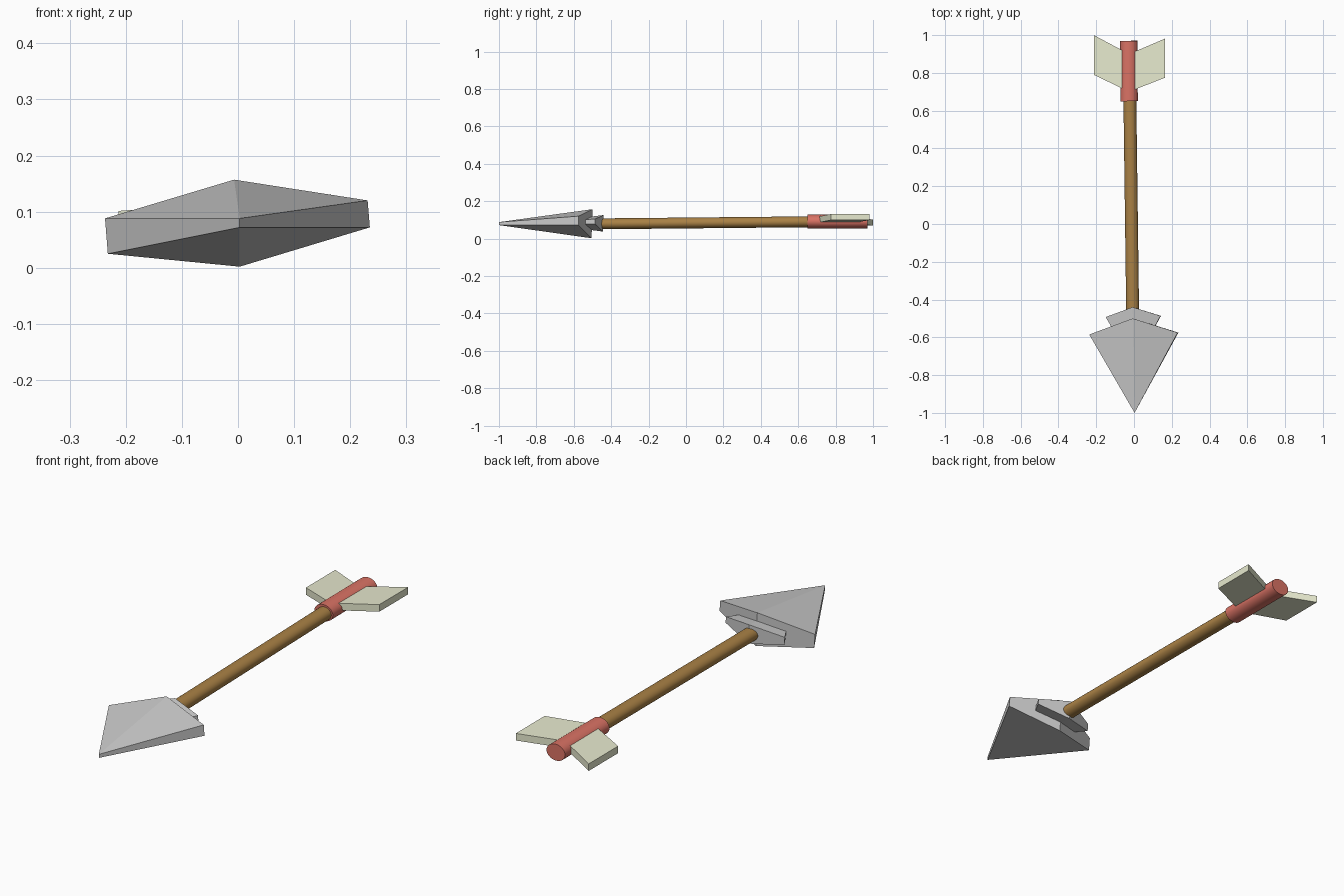
import bpy
import bmesh
from mathutils import Vector

if "Cube" in bpy.data.objects:
    bpy.data.objects.remove(bpy.data.objects["Cube"])


def material(name, rgb):
    m = bpy.data.materials.new(name)
    m.diffuse_color = (*rgb, 1)
    m.use_nodes = True
    m.node_tree.nodes["Principled BSDF"].inputs["Base Color"].default_value = m.diffuse_color
    return m


def mesh_object(name, verts, faces, mat=None):
    me = bpy.data.meshes.new(name)
    me.from_pydata(verts, [], faces)
    bm = bmesh.new()
    bm.from_mesh(me)
    bmesh.ops.recalc_face_normals(bm, faces=bm.faces)
    bm.to_mesh(me)
    bm.free()
    ob = bpy.data.objects.new(name, me)
    bpy.context.collection.objects.link(ob)
    if mat:
        me.materials.append(mat)
    return ob


def rod(name, start, end, rx, rz, mat):
    """Slightly flattened cylinder between two points."""
    a, b = Vector(start), Vector(end)
    d = b - a
    bpy.ops.mesh.primitive_cylinder_add(vertices=32, radius=1, depth=d.length, location=(a + b) / 2)
    ob = bpy.context.object
    ob.name = name
    ob.scale = (rx, rz, 1)
    ob.rotation_euler = d.to_track_quat('Z', 'Y').to_euler()
    bpy.ops.object.transform_apply(location=False, rotation=True, scale=True)
    ob.data.materials.append(mat)
    bpy.ops.object.shade_smooth_by_angle()
    return ob


wood = material("wood", (0.40, 0.22, 0.06))
red = material("red_wrap", (0.70, 0.17, 0.13))
cream = material("cream", (0.80, 0.82, 0.62))

# Arrowhead: faceted kite, top and bottom of tip, left, back and right corners
head = [(0.003, -1.0, 0.088), (-0.237, -0.585, 0.088), (-0.007, -0.5, 0.157), (0.231, -0.575, 0.12),
        (0.003, -1.0, 0.072), (-0.232, -0.585, 0.025), (0.003, -0.505, 0.002), (0.235, -0.575, 0.072)]
head_faces = [(0, 2, 1), (0, 3, 2), (4, 5, 6), (4, 6, 7)]
head_faces += [(i, (i + 1) % 4, (i + 1) % 4 + 4, i + 4) for i in range(4)]
mesh_object("arrowhead", head, head_faces)

# Socket: smaller copy of the head behind it
socket = [(-0.003 + 0.62 * x, -0.44 + 0.62 * (y + 0.5), 0.082 + 0.57 * (z - 0.08)) for x, y, z in head]
mesh_object("arrowhead_socket", socket, head_faces)

# Shaft and tail wrap
rod("shaft", (-0.006, -0.56, 0.078), (-0.025, 0.9, 0.092), 0.034, 0.029, wood)
rod("tail_wrap", (-0.026, 0.65, 0.091), (-0.027, 0.97, 0.092), 0.046, 0.037, red)

# Fletching: two swept vanes, gently rolled about the shaft
for name, x, y0, y1 in (("left_fletching", -0.213, 0.79, 1.0), ("right_fletching", 0.165, 0.775, 0.982)):
    outline = [(-0.026, 0.70), (x, y0), (x, y1), (-0.026, 0.90)]
    verts = [(px, py, 0.1 + 0.079 * (px + 0.026) + dz) for dz in (-0.016, 0.016) for px, py in outline]
    faces = [(3, 2, 1, 0), (4, 5, 6, 7)]
    faces += [(i, (i + 1) % 4, (i + 1) % 4 + 4, i + 4) for i in range(4)]
    mesh_object(name, verts, faces, cream)
